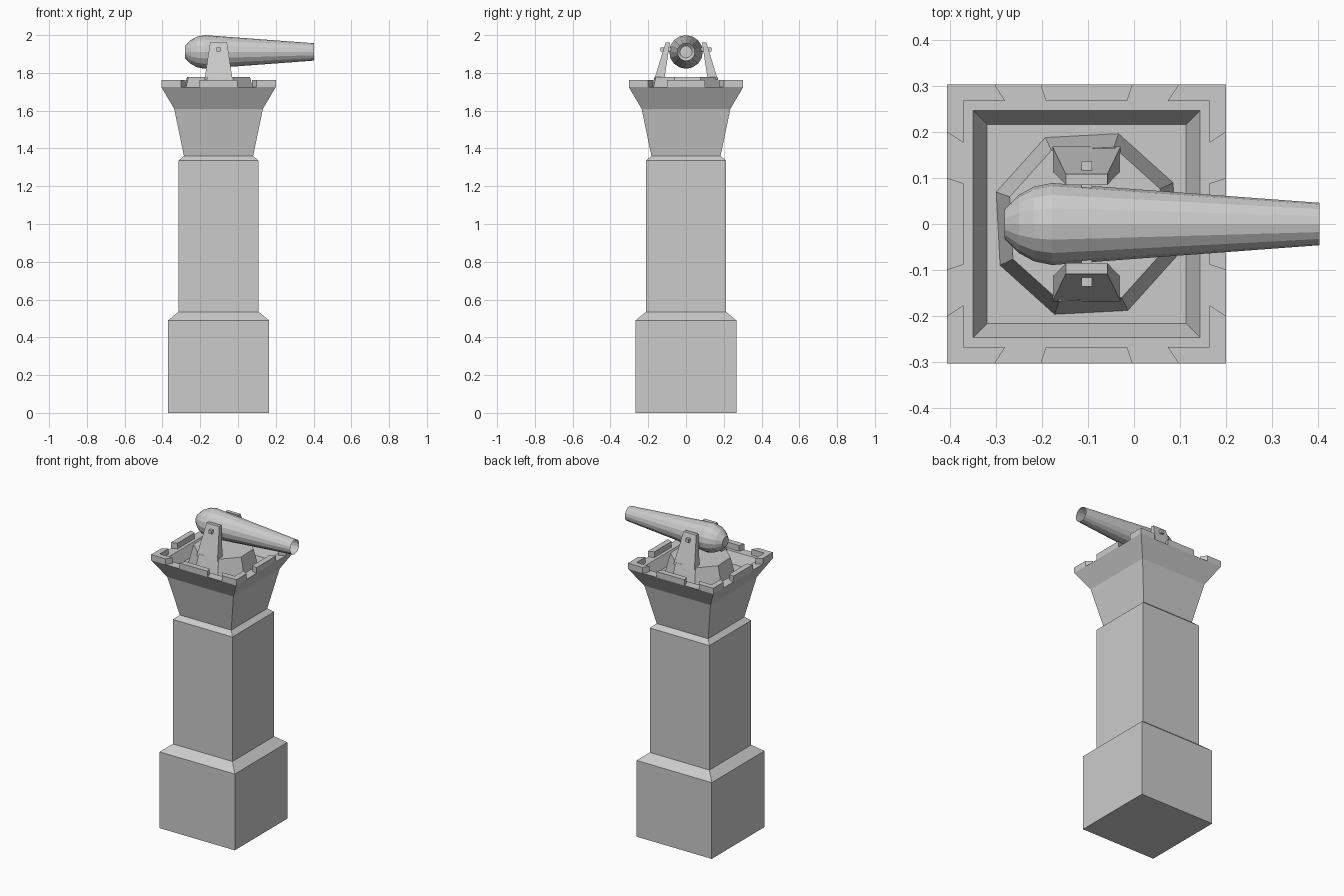
import bpy
import bmesh
import math
from mathutils import Matrix, Vector

cube = bpy.data.objects.get("Cube")
if cube:
    bpy.data.objects.remove(cube, do_unlink=True)

CX = -0.103          # tower axis in x
RIM, DECK, MERLON_TOP = 0.303, 1.725, 1.762
FLOOR, PLATFORM_TOP = 1.66, 1.778
AXIS_Z = 1.911       # barrel axis height

stone = bpy.data.materials.new("light_grey_stone")
stone.use_nodes = True
GREY = (0.6, 0.6, 0.6, 1)
stone.diffuse_color = GREY
stone.node_tree.nodes["Principled BSDF"].inputs["Base Color"].default_value = GREY


def finish(name, bm, solid=True):
    """Turn a bmesh into a flat shaded object on the tower axis."""
    if solid:
        bmesh.ops.recalc_face_normals(bm, faces=bm.faces[:])
    mesh = bpy.data.meshes.new(name)
    bm.to_mesh(mesh)
    bm.free()
    mesh.materials.append(stone)
    obj = bpy.data.objects.new(name, mesh)
    obj.location.x = CX
    bpy.context.collection.objects.link(obj)
    return obj


def loft(bm, rings, cap_start=True, cap_end=True):
    """Bridge equal-length rings of points."""
    loops = [[bm.verts.new(p) for p in ring] for ring in rings]
    for a, b in zip(loops, loops[1:]):
        for i in range(len(a)):
            j = (i + 1) % len(a)
            bm.faces.new((a[i], a[j], b[j], b[i]))
    if cap_start:
        bm.faces.new(loops[0][::-1])
    if cap_end:
        bm.faces.new(loops[-1])


def polygon(radius, z, sides, turn):
    step = math.tau / sides
    return [(radius * math.cos(turn + i * step), radius * math.sin(turn + i * step), z)
            for i in range(sides)]


def square(half, z):
    return polygon(half * math.sqrt(2), z, 4, math.pi / 4)


# Tower shaft with plinth, flared head and sunken deck
profile = [(0.267, 0), (0.267, 0.49), (0.212, 0.535), (0.212, 1.335), (0.183, 1.36),
           (0.235, 1.61), (RIM, DECK), (0.246, DECK), (0.216, FLOOR)]
bm = bmesh.new()
loft(bm, [square(h, z) for h, z in profile])
finish("tower", bm)

# Battlements: a middle block and a corner block on each side
middle = [(-0.1, -RIM), (0.1, -RIM)]
corner = [(0.2, -RIM), (RIM, -RIM), (RIM, -0.2)]
bm = bmesh.new()
for quarter in range(4):
    spin = Matrix.Rotation(quarter * math.pi / 2, 3, 'Z')
    for outer in (middle, corner):
        outline = outer + [(x * 0.88, y * 0.88) for x, y in reversed(outer)]
        loft(bm, [[spin @ Vector((x, y, z)) for x, y in outline]
                  for z in (DECK, MERLON_TOP)])
finish("battlements", bm)

# Eight-sided gun platform
turn = math.radians(25.5)
bm = bmesh.new()
loft(bm, [polygon(0.208, FLOOR, 8, turn), polygon(0.177, PLATFORM_TOP, 8, turn)])
finish("gun_platform", bm)

# Tapered brackets and square pins, one pair on each side
for side, label in ((-1, "front"), (1, "back")):
    bm = bmesh.new()
    loft(bm, [[(-w, side * inner, z), (w, side * inner, z),
               (w, side * outer, z), (-w, side * outer, z)]
              for w, inner, outer, z in ((0.074, 0.115, 0.168, 1.765),
                                         (0.045, 0.085, 0.108, 1.96))])
    finish(label + "_bracket", bm)

    bm = bmesh.new()
    bmesh.ops.create_cube(bm, size=1)
    bmesh.ops.scale(bm, vec=(0.023, 0.06, 0.022), verts=bm.verts[:])
    bmesh.ops.translate(bm, vec=(0, side * 0.106, 1.923), verts=bm.verts[:])
    finish(label + "_pin", bm)

# Barrel: rounded breech tapering to an open muzzle
stations = [(-0.281, 0.032), (-0.25, 0.063), (-0.217, 0.081),
            (-0.178, 0.089), (0.403, 0.046)]
bm = bmesh.new()
loft(bm, [[(x - CX, px, AXIS_Z + py) for px, py, _ in polygon(r, 0, 16, 0)]
          for x, r in stations], cap_end=False)
finish("barrel", bm, solid=False)
